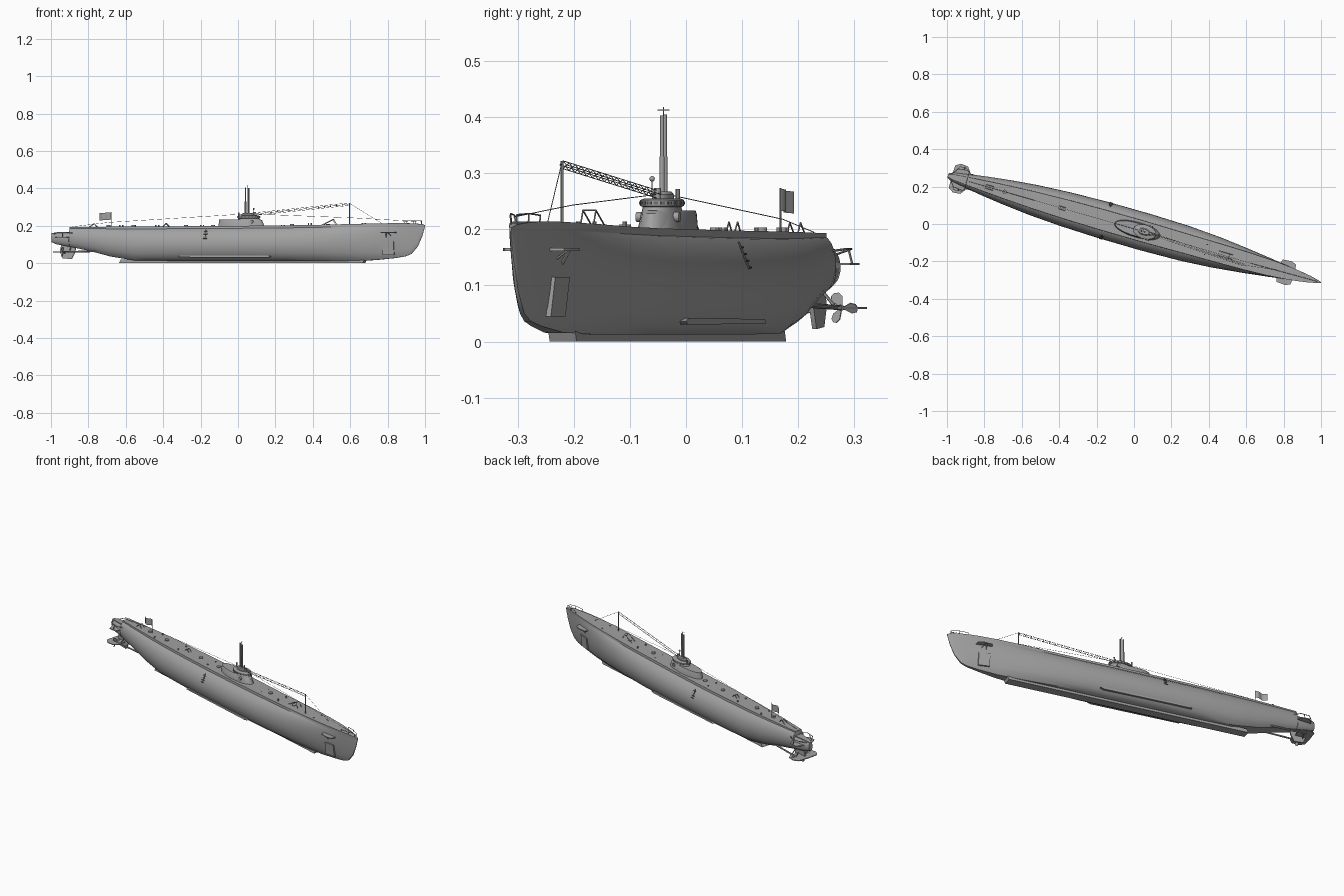
import bpy, bmesh, math
from mathutils import Matrix, Vector

if "Cube" in bpy.data.objects:
    bpy.data.objects.remove(bpy.data.objects["Cube"])

# Parts are built along local x (bow at +x), then turned to the final heading
HEADING = Matrix.Translation((0, -0.026, 0)) @ Matrix.Rotation(math.radians(-16), 4, 'Z')


def material(name, v):
    m = bpy.data.materials.new(name)
    m.diffuse_color = (v, v, v, 1)
    m.use_nodes = True
    m.node_tree.nodes["Principled BSDF"].inputs["Base Color"].default_value = m.diffuse_color
    return m


GREY = material("hull_grey", 0.36)
DARK = material("dark_grey", 0.16)


def finish(name, bm, mat=GREY, angle=35):
    bmesh.ops.recalc_face_normals(bm, faces=bm.faces)
    bm.transform(HEADING)
    me = bpy.data.meshes.new(name)
    bm.to_mesh(me)
    bm.free()
    me.materials.append(mat)
    ob = bpy.data.objects.new(name, me)
    bpy.context.collection.objects.link(ob)
    bpy.context.view_layer.objects.active = ob
    ob.select_set(True)
    bpy.ops.object.shade_smooth_by_angle(angle=math.radians(angle))
    ob.select_set(False)
    return ob


def loft(bm, rings):
    rows = [[bm.verts.new(p) for p in r] for r in rings]
    n = len(rows[0])
    for a, b in zip(rows, rows[1:]):
        for i in range(n):
            j = (i + 1) % n
            bm.faces.new((a[i], a[j], b[j], b[i]))
    bm.faces.new(rows[0])
    bm.faces.new(rows[-1][::-1])


def rod(bm, a, b, r=0.0015, n=6, r2=None):
    a, b = Vector(a), Vector(b)
    d = b - a
    m = Matrix.Translation((a + b) / 2) @ d.to_track_quat('Z', 'Y').to_matrix().to_4x4()
    bmesh.ops.create_cone(bm, cap_ends=True, segments=n, radius1=r,
                          radius2=r if r2 is None else r2, depth=d.length, matrix=m)


def rods(name, pairs, r=0.0015, mat=GREY, n=6):
    bm = bmesh.new()
    for a, b in pairs:
        rod(bm, a, b, r, n)
    return finish(name, bm, mat)


def path(pts):
    return list(zip(pts, pts[1:]))


def slab(bm, pts, offset):
    off = Vector(offset)
    loft(bm, [[Vector(p) - off / 2 for p in pts], [Vector(p) + off / 2 for p in pts]])


def ellipse(cx, rx, ry, z, n=32):
    return [(cx + rx * math.cos(2 * math.pi * i / n), ry * math.sin(2 * math.pi * i / n), z)
            for i in range(n)]


# Hull: station x, keel z, deck z, half beam, bow shape blend
STATIONS = [(-1.035, .112, .160, .012, 0), (-1.01, .102, .165, .024, 0), (-.931, .088, .167, .038, 0),
            (-.93, .088, .193, .038, 0), (-.82, .066, .194, .054, 0), (-.70, .036, .195, .069, 0),
            (-.56, .014, .196, .083, 0), (-.38, .013, .197, .094, 0), (-.18, .013, .198, .100, 0),
            (.06, .013, .200, .101, 0), (.28, .013, .202, .096, 0), (.46, .013, .205, .086, .1),
            (.62, .013, .209, .071, .3), (.76, .016, .212, .054, .55), (.87, .027, .214, .037, .8),
            (.93, .036, .214, .027, .9), (.965, .05, .213, .020, 1), (1.0, .09, .211, .013, 1),
            (1.025, .145, .208, .007, 1), (1.04, .195, .203, .002, 1)]
MIDSHIP = [(.5, 0), (.72, .08), (.88, .2), (.98, .36), (1, .48), (.98, .6), (.91, .72),
           (.79, .83), (.6, .92), (.56, .93), (.55, 1)]
BOWSHAPE = [(.2, 0), (.4, .08), (.55, .2), (.68, .36), (.76, .48), (.83, .6), (.88, .72),
            (.93, .83), (.96, .92), (.97, .93), (1, 1)]


def section(x, keel, deck, beam, k):
    half = []
    for (w0, t0), (w1, t1) in zip(MIDSHIP, BOWSHAPE):
        w, t = w0 + (w1 - w0) * k, t0 + (t1 - t0) * k
        half.append((x, beam * w, keel + (deck - keel) * t))
    return half + [(x, -y, z) for x, y, z in reversed(half)]


bm = bmesh.new()
loft(bm, [section(*s) for s in STATIONS])
finish("hull", bm)

bm = bmesh.new()
slab(bm, [(-.655, 0, 0), (.70, 0, 0), (.71, 0, .02), (-.645, 0, .02)], (0, .05, 0))
finish("keel", bm)

# Bilge keels, boarding rungs and bow tube shutters on both sides
bm = bmesh.new()
rungs = bmesh.new()
shutter = bmesh.new()
for s in (-1, 1):
    slab(bm, [(-.31, s * .074, .032), (.19, s * .074, .03), (.21, s * .074, .036),
              (.19, s * .074, .042), (-.30, s * .074, .04)], (0, .026, 0))
    rod(rungs, (-.155, s * .080, .178), (-.155, s * .100, .13), .002)
    for i in range(4):
        y, z = s * (.086 + .005 * i), .168 - .012 * i
        rod(rungs, (-.165, y, z), (-.145, y, z), .0018)
    slab(shutter, [(.815, s * .033, .045), (.875, s * .023, .045), (.875, s * .031, .115),
                   (.815, s * .041, .115)], (0, .009, 0))
finish("bilge_keels", bm)
finish("boarding_rungs", rungs, DARK)
finish("bow_tube_shutters", shutter)

# Bow planes with braces
bm = bmesh.new()
for s in (-1, 1):
    slab(bm, [(.80, s * .03, .164), (.81, s * .062, .164), (.86, s * .066, .164),
              (.885, s * .055, .164), (.89, s * .025, .164)], (0, 0, .005))
    rod(bm, (.83, s * .03, .13), (.84, s * .052, .163), .003)
    rod(bm, (.86, s * .03, .145), (.85, s * .052, .163), .002)
finish("bow_planes", bm)

# Conning tower: low fairing, main tower, bridge screen and top
bm = bmesh.new()
loft(bm, [ellipse(.02, .13, .042, .19), ellipse(.015, .12, .038, .228), ellipse(.01, .115, .034, .234)])
finish("tower_fairing", bm)
bm = bmesh.new()
loft(bm, [ellipse(.065, .082, .040, .19), ellipse(.062, .066, .035, .222), ellipse(.06, .058, .032, .24),
          ellipse(.06, .062, .037, .242), ellipse(.06, .062, .037, .252), ellipse(.058, .054, .03, .255)])
finish("conning_tower", bm)
bm = bmesh.new()
for i in range(20):
    a = 2 * math.pi * (i + .5) / 20
    c = Vector((.06 + .062 * math.cos(a), .037 * math.sin(a), .247))
    t = Vector((-.062 * math.sin(a), .037 * math.cos(a), 0)).normalized() * .0042
    n = Vector((t.y, -t.x, 0)).normalized() * .003
    up = Vector((0, 0, .003))
    slab(bm, [c - t - up, c + t - up, c + t + up, c - t + up], n)
finish("bridge_windows", bm, DARK)
bm = bmesh.new()
loft(bm, [ellipse(.055, .035, .018, .25), ellipse(.055, .035, .018, .262), ellipse(.055, .028, .014, .267)])
rod(bm, (.09, 0, .25), (.09, 0, .274), .006, 12)
rod(bm, (.0, .012, .25), (.0, .012, .272), .004, 10)
finish("periscope_housing", bm)
bm = bmesh.new()
for s in (-1, 1):
    rod(bm, (.085, s * .030, .222), (.085, s * .040, .222), .009, 16)
finish("side_lamps", bm)

# Periscopes and antennas
bm = bmesh.new()
for x, top in ((.042, .405), (.060, .403)):
    rod(bm, (x, 0, .25), (x, 0, .33), .0048, 12)
    rod(bm, (x, 0, .33), (x, 0, top), .0036, 12)
finish("periscopes", bm)
rods("tower_antennas", [((.051, 0, .26), (.051, 0, .418)), ((.051, -.011, .413), (.051, .011, .413)),
                        ((.09, -.01, .26), (.09, -.01, .295))], .001)
bm = bmesh.new()
bmesh.ops.create_uvsphere(bm, u_segments=12, v_segments=8, radius=.005,
                          matrix=Matrix.Translation((.09, -.01, .29)))
finish("direction_finder", bm)

# Forward mast, wire cage and jumping wires
rods("forward_mast", [((.627, -.023, .2), (.627, -.023, .322))], .0028, n=8)
bm = bmesh.new()
A, B, N = Vector((.085, 0, .262)), Vector((.62, -.023, .315)), 16
CORNERS = [(0, .006, 0), (0, 0, .007), (0, -.006, 0), (0, 0, -.007)]
for i, c in enumerate(CORNERS):
    rod(bm, A + Vector(c), B + Vector(c), .0008, 4)
    for k in range(N + 1):
        p = A.lerp(B, k / N)
        rod(bm, p + Vector(c), p + Vector(CORNERS[(i + 1) % 4]), .0008, 4)
finish("aerial_cage", bm)
rods("jumping_wires", path([(-.92, 0, .195), (-.72, 0, .218), (.02, 0, .262)])
     + path([(.1, 0, .262), (.627, -.005, .243), (1.02, 0, .222)])
     + [((.627, -.023, .32), (.80, 0, .213))], .0008, n=4)

# Deck fittings: rails, loading frame, hatches and bollards
pairs = []
for s in (-1, 1):
    top = [(.93, s * .024, .225), (.98, s * .017, .228), (1.02, s * .006, .226)]
    pairs += path(top) + [(p, (p[0], p[1] * .9, .205)) for p in top]
    pairs += path([(.46, s * .012, .2), (.53, s * .012, .234), (.55, s * .012, .2)])
    pairs += path([(-.42, s * .008, .194), (-.40, s * .008, .213), (-.38, s * .008, .194)])
    pairs += path([(-.83, s * .01, .19), (-.80, s * .01, .212), (-.78, s * .01, .19)])
rods("deck_rails", pairs + [((.53, -.012, .234), (.53, .012, .234))], .0014)
bm = bmesh.new()
for x in (-.72, -.58, -.29, -.14, .3, .5):
    rod(bm, (x, 0, .19), (x, 0, .203 if x < 0 else .209), .011, 16)
finish("deck_hatches", bm)
bm = bmesh.new()
for x in (-.65, -.45, -.2, .25, .4, .7):
    for s in (-1, 1):
        rod(bm, (x, s * .028, .19), (x, s * .028, .203 if x < .3 else .214), .004, 8)
finish("bollards", bm)

# Ensign on its staff
rods("flag_staff", [((-.705, 0, .19), (-.705, 0, .274))], .0016)
bm = bmesh.new()
cols = []
for i in range(9):
    x = -.705 - .0085 * i
    y = .006 * math.sin(i * .95)
    cols.append([bm.verts.new((x, y, z - .0006 * i)) for z in (.233, .272)])
for a, b in zip(cols, cols[1:]):
    bm.faces.new((a[0], b[0], b[1], a[1]))
finish("flag", bm, angle=60)

# Stern gear: planes, guards, rudder, shafts and propellers
bm = bmesh.new()
guard = bmesh.new()
for s in (-1, 1):
    slab(bm, [(-.93, 0, .06), (-.925, s * .05, .06), (-.945, s * .076, .06), (-.985, s * .08, .06),
              (-1.012, s * .062, .06), (-1.015, 0, .06)], (0, 0, .004))
    slab(guard, [(-.92, s * .025, .138), (-.94, s * .062, .138), (-.985, s * .066, .138),
                 (-1.015, s * .015, .138)], (0, 0, .004))
    for a, b in path([(-.90, s * .03, .16), (-.94, s * .055, .165), (-.99, s * .05, .165),
                      (-1.02, s * .012, .155)]) + [((-.96, s * .06, .138), (-.96, s * .053, .165))]:
        rod(guard, a, b, .002)
finish("stern_planes", bm)
finish("stern_guards", guard)
bm = bmesh.new()
slab(bm, [(-.90, 0, .10), (-.905, 0, .06), (-.925, 0, .022), (-.975, 0, .026), (-.99, 0, .06),
          (-.98, 0, .11)], (0, .008, 0))
finish("rudder", bm)
bm = bmesh.new()
props = bmesh.new()
for s in (-1, 1):
    rod(bm, (-.70, s * .035, .066), (-.965, s * .04, .06), .0045, 10)
    rod(bm, (-.925, s * .01, .095), (-.925, s * .04, .06), .003)
    c = Vector((-.962, s * .04, .06))
    rod(props, c + Vector((.008, 0, 0)), c - Vector((.018, 0, 0)), .006, 12, .002)
    for k in range(3):
        m = Matrix.Rotation(2 * math.pi * k / 3 + .5, 3, 'X') @ Matrix.Rotation(s * .6, 3, 'Z')
        blade = [(0, -.003, .004), (0, -.011, .018), (0, -.008, .027), (0, 0, .03),
                 (0, .008, .027), (0, .011, .018), (0, .003, .004)]
        slab(props, [c + m @ Vector(p) for p in blade], m @ Vector((.002, 0, 0)))
finish("propeller_shafts", bm)
finish("propellers", props)
